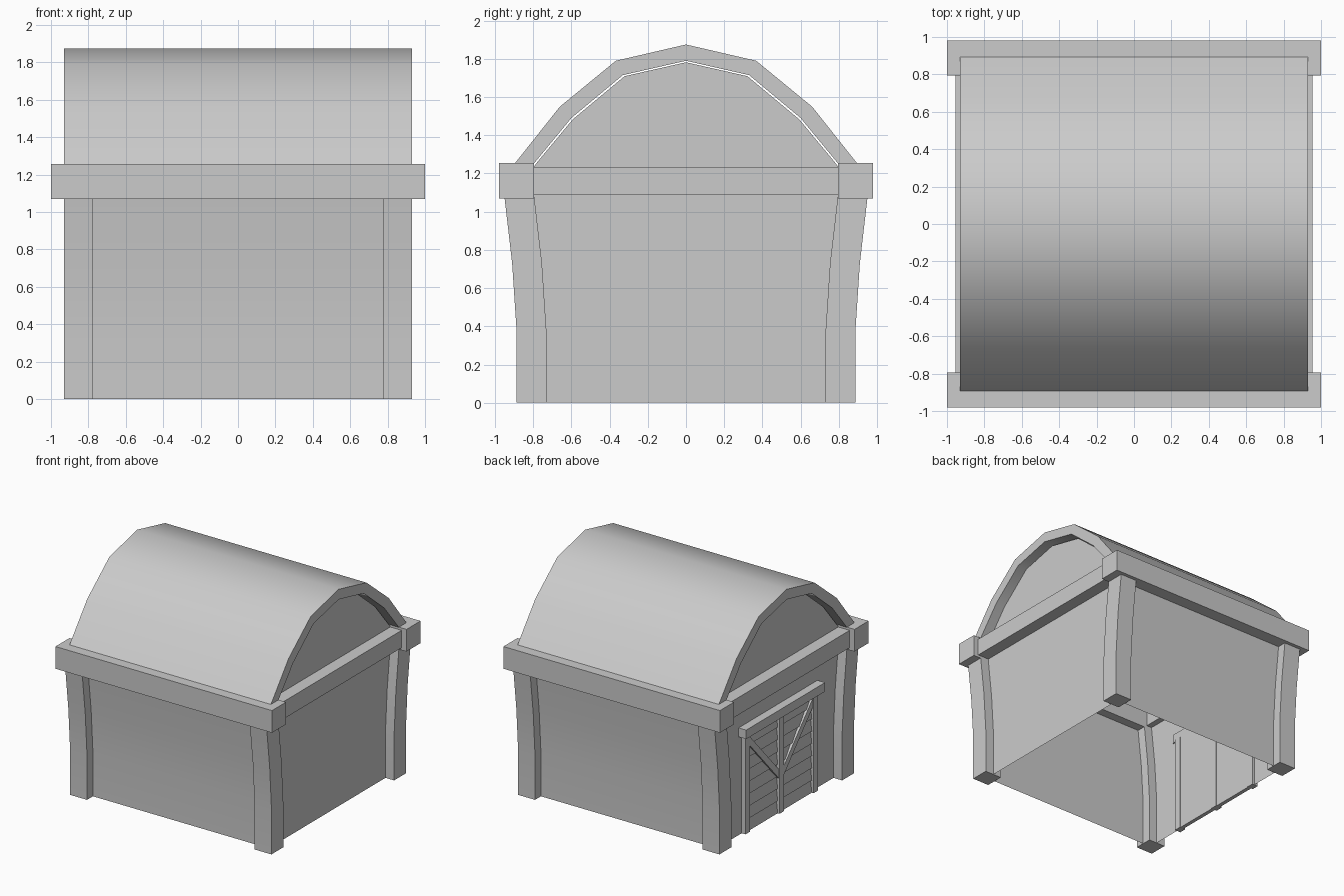
import bpy, bmesh
from math import radians, atan2, hypot
from mathutils import Matrix, Vector

if "Cube" in bpy.data.objects:
    bpy.data.objects.remove(bpy.data.objects["Cube"])


def finish(name, bm, fix=True, smooth=False):
    if fix:
        bmesh.ops.recalc_face_normals(bm, faces=bm.faces[:])
    me = bpy.data.meshes.new(name)
    bm.to_mesh(me)
    bm.free()
    ob = bpy.data.objects.new(name, me)
    bpy.context.collection.objects.link(ob)
    if smooth:
        bpy.ops.object.select_all(action='DESELECT')
        ob.select_set(True)
        bpy.context.view_layer.objects.active = ob
        bpy.ops.object.shade_smooth_by_angle(angle=radians(30))
    return ob


def prism(name, profile, x0, x1, smooth=False):
    """Extrude a closed (y, z) profile from x0 to x1."""
    bm = bmesh.new()
    face = bm.faces.new([bm.verts.new((x0, y, z)) for y, z in profile])
    ext = bmesh.ops.extrude_face_region(bm, geom=[face])["geom"]
    moved = [g for g in ext if isinstance(g, bmesh.types.BMVert)]
    bmesh.ops.translate(bm, verts=moved, vec=(x1 - x0, 0, 0))
    # extruding leaves the starting face in place on some versions only
    if not any(all(abs(v.co.x - x0) < 1e-6 for v in f.verts) for f in bm.faces):
        bm.faces.new([v for v in bm.verts if abs(v.co.x - x0) < 1e-6])
    return finish(name, bm, smooth=smooth)


def box(name, x, y, z):
    prism(name, [(y[0], z[0]), (y[1], z[0]), (y[1], z[1]), (y[0], z[1])], *x)


# Flared profile shared by legs and walls: (outer y, z)
flare = [(0.887, 0), (0.887, 0.38), (0.91, 0.73), (0.953, 1.1)]
LEG = 0.156
WALL_X = 0.85

# Corner legs
for sx, xn in ((-1, "left"), (1, "right")):
    for sy, yn in ((-1, "front"), (1, "back")):
        prof = [(sy * y, z) for y, z in flare]
        prof += [(sy * (y - LEG), z) for y, z in reversed(flare)]
        prism(f"{yn}_{xn}_leg", prof, sx * 0.774, sx * 0.93, smooth=True)

# Front and back walls: thin flared sheets midway through the legs
for sy, name in ((-1, "front_wall"), (1, "back_wall")):
    bm = bmesh.new()
    rows = [[bm.verts.new((x, sy * (y - LEG / 2), z)) for x in (-WALL_X, WALL_X)]
            for y, z in flare]
    for a, b in zip(rows, rows[1:]):
        f = bm.faces.new((a[0], a[1], b[1], b[0]))
        if sy > 0:
            f.normal_flip()
    finish(name, bm, fix=False, smooth=True)

# Side walls with arched gable tops
arch_in = [(0.795, 1.255), (0.6, 1.49), (0.33, 1.715)]
half = [(y - LEG / 2, z) for y, z in flare] + [(y - 0.008, z - 0.006) for y, z in arch_in]
outline = half + [(0, 1.782)] + [(-y, z) for y, z in reversed(half)]
for sx, name in ((-1, "left_wall"), (1, "right_wall")):
    bm = bmesh.new()
    f = bm.faces.new([bm.verts.new((sx * WALL_X, y, z)) for y, z in outline])
    f.normal_update()
    if f.normal.x * sx < 0:
        f.normal_flip()
    finish(name, bm, fix=False)

# Beams around the top of the walls
for s, yn, xn in ((-1, "front", "left"), (1, "back", "right")):
    box(f"{yn}_beam", (-1, 1), sorted((s * 0.795, s * 0.98)), (1.07, 1.255))
    box(f"{xn}_beam", sorted((s * 0.80, s * 0.955)), (-0.795, 0.795), (1.09, 1.235))

# Barrel roof shell
outer = [(0.91, 1.235), (0.66, 1.55), (0.367, 1.79)]
inner = [(0.81, 1.235)] + arch_in[1:]
prof = outer + [(0, 1.875)] + [(-y, z) for y, z in reversed(outer)]
prof += [(-y, z) for y, z in inner] + [(0, 1.79)] + list(reversed(inner))
prism("roof", prof, -0.93, 0.93, smooth=True)

# Door on the left side: backing, lintel and three posts
box("door_backing", (-0.852, -0.835), (-0.48, 0.48), (0, 0.87))
box("door_lintel", (-0.92, -0.84), (-0.52, 0.52), (0.82, 0.895))
for y, n in ((-0.45, "front"), (0, "middle"), (0.45, "back")):
    box(f"door_{n}_post", (-0.885, -0.83), (y - 0.03, y + 0.03), (0, 0.83))

# Overlapping horizontal door boards
COUNT = 8
step = 0.82 / COUNT
for i in range(COUNT):
    bm = bmesh.new()
    z = i * step
    sect = [(-0.85, z), (-0.868, z), (-0.856, z + step), (-0.85, z + step)]
    f = bm.faces.new([bm.verts.new((x, -0.43, zz)) for x, zz in sect])
    g = bm.faces.new([bm.verts.new((x, 0.43, zz)) for x, zz in sect])
    a, b = f.verts[:], g.verts[:]
    for k in range(4):
        j = (k + 1) % 4
        bm.faces.new((a[k], a[j], b[j], b[k]))
    finish(f"door_board_{i + 1}", bm)

# Diagonal braces meeting at the middle post
for s, n in ((-1, "front"), (1, "back")):
    p, q = Vector((s * 0.01, 0.31)), Vector((s * 0.43, 0.77))
    d = (q - p).normalized()
    w = Vector((-d.y, d.x)) * 0.025
    prism(f"door_{n}_brace", [tuple(p + w), tuple(q + w), tuple(q - w), tuple(p - w)],
          -0.88, -0.845)
